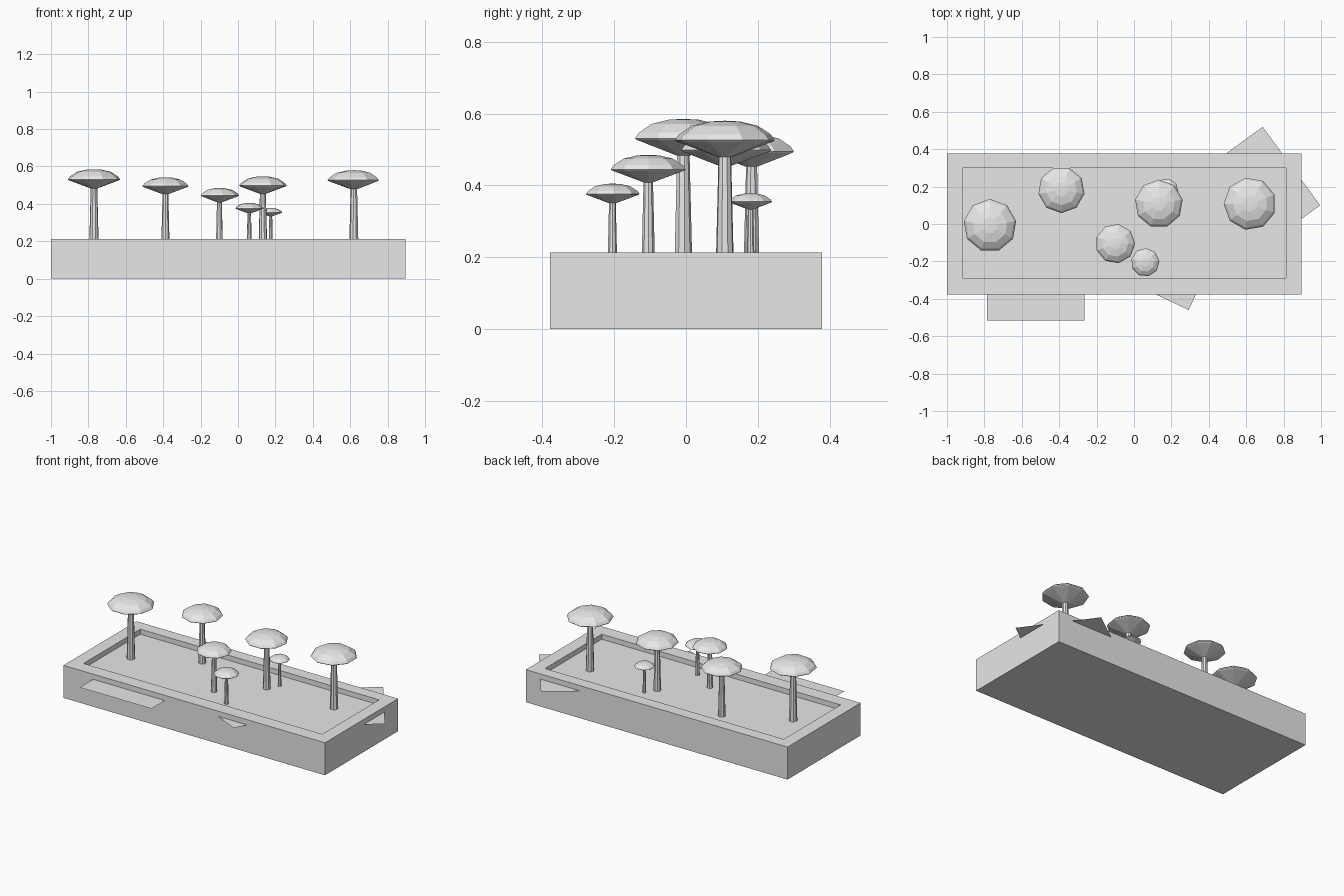
import bpy, bmesh, math
from mathutils import Vector

if "Cube" in bpy.data.objects:
    bpy.data.objects.remove(bpy.data.objects["Cube"])

stone = bpy.data.materials.new("light_grey")
stone.diffuse_color = (0.8, 0.8, 0.8, 1)
stone.use_nodes = True
stone.node_tree.nodes["Principled BSDF"].inputs["Base Color"].default_value = stone.diffuse_color

TOP, FLOOR, PATCH = 0.213, 0.18, 0.179
SIDES = 9


def finish(name, bm):
    """Turn a bmesh into a flat-shaded grey object."""
    me = bpy.data.meshes.new(name)
    bm.to_mesh(me)
    bm.free()
    me.materials.append(stone)
    ob = bpy.data.objects.new(name, me)
    bpy.context.collection.objects.link(ob)
    return ob


def rect(bm, x0, x1, y0, y1, z):
    return [bm.verts.new((x, y, z)) for x, y in ((x0, y0), (x1, y0), (x1, y1), (x0, y1))]


def lathe(name, x, y, profile, turn):
    """Spin (radius, z) points into a faceted body; radius 0 makes a tip."""
    bm = bmesh.new()
    rings = []
    for r, z in profile:
        if r == 0:
            rings.append([bm.verts.new((x, y, z))] * SIDES)
        else:
            angles = [turn + math.tau * i / SIDES for i in range(SIDES)]
            rings.append([bm.verts.new((x + r * math.cos(a), y + r * math.sin(a), z)) for a in angles])
    for a, b in zip(rings, rings[1:]):
        for i in range(SIDES):
            j = (i + 1) % SIDES
            corners = list(dict.fromkeys((a[i], a[j], b[j], b[i])))
            bm.faces.new(corners)
    bmesh.ops.recalc_face_normals(bm, faces=bm.faces)
    return finish(name, bm)


# Planter: box with a shallow recess, bridged loop by loop
bm = bmesh.new()
loops = [rect(bm, -1.0, 0.895, -0.378, 0.378, 0.0),
         rect(bm, -1.0, 0.895, -0.378, 0.378, TOP),
         rect(bm, -0.918, 0.812, -0.288, 0.30, TOP),
         rect(bm, -0.918, 0.812, -0.288, 0.30, FLOOR)]
for a, b in zip(loops, loops[1:]):
    for i in range(4):
        j = (i + 1) % 4
        bm.faces.new((a[i], a[j], b[j], b[i]))
bm.faces.new(loops[0][::-1])
bm.faces.new(loops[-1])
finish("planter", bm)


# Ground patches: thin square sheets that poke out through the walls
def patch(name, corner, direction, size=0.52):
    u = Vector((*direction, 0)).normalized() * size
    v = Vector((-u.y, u.x, 0))
    c = Vector((*corner, PATCH))
    bm = bmesh.new()
    bm.faces.new([bm.verts.new(p) for p in (c, c + u, c + u + v, c + v)])
    finish(name, bm)


patch("ground_patch_left", (-0.785, -0.517), (1, 0))
patch("ground_patch_front", (0.292, -0.46), (0.43, 0.9))
patch("ground_patch_right", (0.995, 0.10), (-0.6, 0.82))

# Trees: x, y, cap radius, top height, rotation in degrees
trees = [(-0.77, -0.008, 0.142, 0.585, 90),
         (-0.388, 0.183, 0.125, 0.542, 70),
         (-0.10, -0.105, 0.106, 0.485, 80),
         (0.06, -0.205, 0.076, 0.405, 85),
         (0.133, 0.108, 0.129, 0.547, 90),
         (0.175, 0.18, 0.062, 0.378, 75),
         (0.62, 0.108, 0.141, 0.58, 100)]
# Cap outline as radius and drop from the top, both in cap radii
cap = [(0, 0), (0.3, 0.015), (0.66, 0.1), (0.92, 0.27), (1, 0.38), (0.97, 0.41), (0.13, 0.72)]
for n, (x, y, r, top, deg) in enumerate(trees, 1):
    turn = math.radians(deg)
    lathe(f"tree_cap_{n}", x, y, [(a * r, top - d * r) for a, d in cap], turn)
    lathe(f"tree_trunk_{n}", x, y, [(0.18 * r, FLOOR), (0.125 * r, top - 0.65 * r)], turn)
